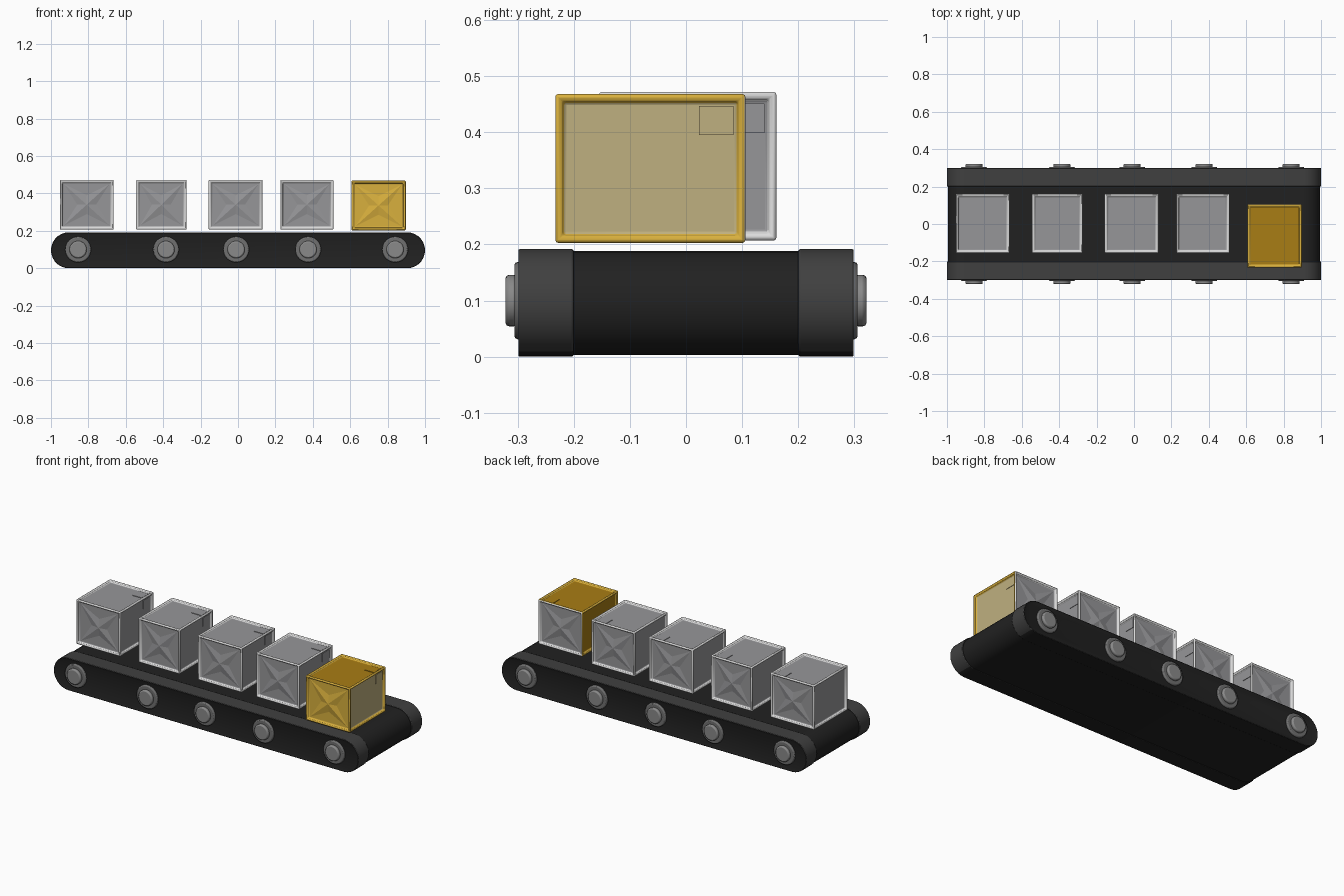
import bpy, bmesh, math
from mathutils import Vector

if "Cube" in bpy.data.objects:
    bpy.data.objects.remove(bpy.data.objects["Cube"])


def material(name, *srgb):
    m = bpy.data.materials.new(name)
    lin = [c / 12.92 if c <= 0.04045 else ((c + 0.055) / 1.055) ** 2.4 for c in srgb]
    m.diffuse_color = (*lin, 1)
    m.use_nodes = True
    m.node_tree.nodes["Principled BSDF"].inputs["Base Color"].default_value = m.diffuse_color
    return m


BELT = material("belt black", 0.13, 0.13, 0.13)
RAIL = material("rail dark grey", 0.25, 0.25, 0.25)
WASHER = material("washer grey", 0.44, 0.44, 0.44)
HUB = material("hub grey", 0.54, 0.54, 0.54)
FRAME = material("frame pale grey", 0.86, 0.86, 0.86)
PANEL = material("panel grey", 0.59, 0.59, 0.60)
GOLD = material("gold", 0.85, 0.69, 0.24)
DARK_GOLD = material("dark gold", 0.66, 0.49, 0.08)
TAN = material("tan", 0.75, 0.69, 0.50)


def finish(bm, name, mats, bevel=0.0, angle=35):
    me = bpy.data.meshes.new(name)
    bmesh.ops.recalc_face_normals(bm, faces=bm.faces[:])
    bm.to_mesh(me)
    bm.free()
    for m in mats:
        me.materials.append(m)
    ob = bpy.data.objects.new(name, me)
    bpy.context.collection.objects.link(ob)
    if bevel:
        mod = ob.modifiers.new("bevel", "BEVEL")
        mod.width, mod.segments, mod.limit_method = bevel, 2, "ANGLE"
    bpy.ops.object.select_all(action="DESELECT")
    bpy.context.view_layer.objects.active = ob
    ob.select_set(True)
    bpy.ops.object.shade_smooth_by_angle(angle=math.radians(angle))
    return ob


# Stadium-shaped prism running along x, extruded from y0 to y1
def stadium(bm, half_len, z0, z1, y0, y1, steps=14):
    r, zc = (z1 - z0) / 2, (z0 + z1) / 2
    pts = []
    for side in (1, -1):
        for i in range(steps + 1):
            a = -math.pi / 2 + math.pi * i / steps
            pts.append((side * (half_len - r + r * math.cos(a)), zc + side * r * math.sin(a)))
    face = bm.faces.new([bm.verts.new((x, y0, z)) for x, z in pts])
    ext = bmesh.ops.extrude_face_region(bm, geom=[face])["geom"]
    verts = [e for e in ext if isinstance(e, bmesh.types.BMVert)]
    bmesh.ops.translate(bm, verts=verts, vec=(0, y1 - y0, 0))
    bmesh.ops.recalc_face_normals(bm, faces=bm.faces[:])


# Belt between the rails
bm = bmesh.new()
stadium(bm, 0.995, 0.003, 0.188, -0.204, 0.204)
finish(bm, "belt", [BELT])

# Rails with recessed black side panels
for s, side in ((-1, "front"), (1, "back")):
    bm = bmesh.new()
    stadium(bm, 1.0, 0.0, 0.192, s * 0.2, s * 0.3)
    outer = [f for f in bm.faces if f.normal.y * s > 0.9]
    bmesh.ops.inset_region(bm, faces=outer, thickness=0.017, depth=-0.006)
    for f in bm.faces:
        if abs(f.normal.y) > 0.5 or f.normal.z < -0.9:
            f.material_index = 1
    finish(bm, side + "_rail", [RAIL, BELT], 0.004)


# Roller ends: stepped disc turned along y
def disc(name, x, s, r, y0, y1, mat, bevel):
    bm = bmesh.new()
    bmesh.ops.create_cone(bm, cap_ends=True, segments=32, radius1=r, radius2=r, depth=y1 - y0)
    for v in bm.verts:
        v.co = Vector((x + v.co.x, s * ((y0 + y1) / 2 + v.co.z), 0.1 + v.co.y))
    finish(bm, name, [mat], bevel)


for x in (-0.855, -0.385, -0.01, 0.375, 0.84):
    for s in (-1, 1):
        disc("roller_washer", x, s, 0.069, 0.28, 0.306, WASHER, 0.006)
        disc("roller_hub", x, s, 0.046, 0.30, 0.322, HUB, 0.007)


# Crate: framed box with sunken panels, folded stars and corner plates
def crate(name, x0, x1, y0, y1, z0, z1, golden):
    mats = [FRAME, PANEL, GOLD, DARK_GOLD, TAN]
    rim, sink = 0.017, 0.012
    c = Vector(((x0 + x1) / 2, (y0 + y1) / 2, (z0 + z1) / 2))
    h = Vector(((x1 - x0) / 2, (y1 - y0) / 2, (z1 - z0) / 2))

    def panel_colour(n):
        if not golden or n.y > 0.5:
            return 1
        if n.y < -0.5:
            return 2
        return 4 if n.x > 0.5 else 3

    bm = bmesh.new()
    bmesh.ops.create_cube(bm, size=2)
    for v in bm.verts:
        v.co = Vector(v.co[i] * h[i] + c[i] for i in range(3))
    bm.normal_update()
    sides = bm.faces[:]
    bmesh.ops.inset_individual(bm, faces=sides, thickness=rim, depth=0)
    bm.normal_update()
    for f in bm.faces:
        f.material_index = 2 if golden and f.normal.y < 0.5 else 0
    walls = bmesh.ops.inset_individual(bm, faces=sides, thickness=0.004, depth=-sink)["faces"]
    for f in walls:
        f.material_index = 2 if golden and f.calc_center_median().y < y1 - 0.013 else 0
    for f in sides:
        f.material_index = panel_colour(f.normal)
    finish(bm, name, mats, 0.005)

    # Folded four-pointed stars on the front and back panels
    bm = bmesh.new()
    for s in (-1, 1):
        yp = c.y + s * (h.y - sink)
        w, t, k = h.x - rim - 0.004, h.z - rim - 0.004, 0.05
        ring = [(w, t), (0, k), (-w, t), (-k, 0), (-w, -t), (0, -k), (w, -t), (k, 0)]
        vs = [bm.verts.new((c.x + u, yp + s * 0.0005, c.z + v)) for u, v in ring]
        mid = bm.verts.new((c.x, yp + s * 0.01, c.z))
        for i in range(8):
            f = bm.faces.new((vs[i], vs[(i + 1) % 8], mid))
            f.material_index = panel_colour(Vector((0, s, 0)))
    bmesh.ops.holes_fill(bm, edges=bm.edges[:], sides=8)
    finish(bm, name + "_stars", mats, 0, 5)

    # Thin square plates in the corner of the top and right panels
    a, q, th = rim + 0.004, 0.062, 0.004
    boxes = [((x1 - a - q, y1 - a - q, z1 - sink - 0.001), (q, q, th), (0, 0, 1)),
             ((x1 - sink - 0.001, y1 - a - q, z1 - a - 0.052), (th, q, 0.052), (1, 0, 0))]
    for lo, size, n in boxes:
        bm = bmesh.new()
        bmesh.ops.create_cube(bm, size=1)
        for v in bm.verts:
            v.co = Vector(lo[i] + (v.co[i] + 0.5) * size[i] for i in range(3))
        finish(bm, name + "_corner_plate", [mats[panel_colour(Vector(n))]])


for i, (a, b) in enumerate(((-0.953, -0.665), (-0.545, -0.275), (-0.157, 0.132), (0.226, 0.51))):
    crate("grey_crate_%d" % (i + 1), a, b, -0.155, 0.161, 0.207, 0.472, False)
crate("gold_crate", 0.606, 0.897, -0.233, 0.106, 0.203, 0.468, True)
